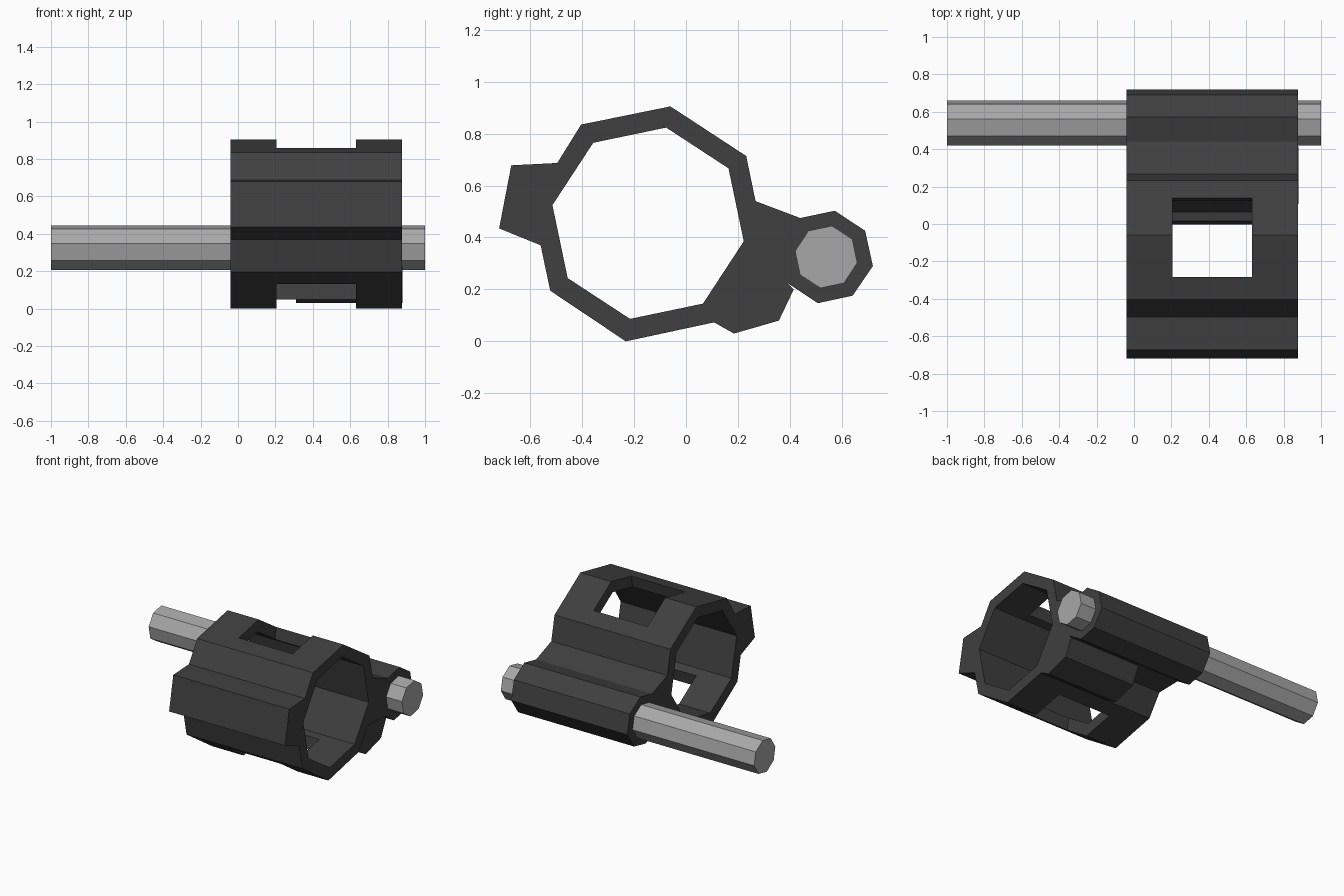
import bpy, bmesh, math
from mathutils import Matrix

if "Cube" in bpy.data.objects:
    bpy.data.objects.remove(bpy.data.objects["Cube"])

TILT = math.radians(79.3)      # rotation shared by all the octagons
BORE = (-0.146, 0.455)         # centre of the large bore (y, z)
PIN = (0.54, 0.325)            # centre of the rod (y, z)


def material(name, rgb):
    m = bpy.data.materials.new(name)
    m.diffuse_color = (*rgb, 1)
    m.use_nodes = True
    m.node_tree.nodes["Principled BSDF"].inputs["Base Color"].default_value = m.diffuse_color
    return m


dark = material("dark_grey", (0.05, 0.05, 0.05))
steel = material("light_grey", (0.39, 0.39, 0.39))


def octagon(centre, r):
    return [(centre[0] + r * math.cos(TILT + i * math.pi / 4),
             centre[1] + r * math.sin(TILT + i * math.pi / 4)) for i in range(8)]


def prism(name, profile, x0, x1, mat):
    """Extrude a (y, z) profile along x."""
    bm = bmesh.new()
    face = bm.faces.new([bm.verts.new((x0, y, z)) for y, z in profile])
    ext = bmesh.ops.extrude_face_region(bm, geom=[face])["geom"]
    bmesh.ops.translate(bm, vec=(x1 - x0, 0, 0),
                        verts=[v for v in ext if isinstance(v, bmesh.types.BMVert)])
    bmesh.ops.recalc_face_normals(bm, faces=bm.faces)
    me = bpy.data.meshes.new(name)
    bm.to_mesh(me)
    bm.free()
    me.materials.append(mat)
    ob = bpy.data.objects.new(name, me)
    bpy.context.collection.objects.link(ob)
    return ob


def cut(target, cutter):
    cutter.hide_render = True
    mod = target.modifiers.new("cut", 'BOOLEAN')
    mod.operation, mod.solver, mod.object = 'DIFFERENCE', 'EXACT', cutter
    bpy.context.view_layer.objects.active = target
    bpy.ops.object.modifier_apply(modifier=mod.name)
    bpy.data.objects.remove(cutter)


# Clamp body: octagonal sleeve, side lug and rod boss in one outline
outline = [(-0.06, 0.905), (0.232, 0.714), (0.268, 0.54), (0.44, 0.475),
           (0.573, 0.503), (0.69, 0.426), (0.72, 0.29), (0.642, 0.176),
           (0.508, 0.147), (0.39, 0.225), (0.208, 0.222), (0.108, 0.073),
           (-0.232, 0.0), (-0.523, 0.195), (-0.56, 0.37), (-0.72, 0.435),
           (-0.673, 0.678), (-0.496, 0.687), (-0.404, 0.835)]
body = prism("clamp_body", outline, -0.04, 0.876, dark)
cut(body, prism("bore_cutter", octagon(BORE, 0.375), -0.2, 1.1, dark))

# Tilted window through the top and bottom walls
a = math.radians(-11)
w, h = 0.216, 0.7
corners = [(-w, -h), (w, -h), (w, h), (-w, h)]
window = [(BORE[0] + 0.003 + y * math.cos(a) - z * math.sin(a),
           BORE[1] + y * math.sin(a) + z * math.cos(a)) for y, z in corners]
cut(body, prism("window_cutter", window, 0.206, 0.632, dark))

# Small stop block under the web
prism("stop_block", [(0.108, 0.073), (0.185, 0.03), (0.358, 0.08),
                     (0.415, 0.2), (0.39, 0.225), (0.208, 0.222)],
      0.31, 0.879, dark)

# Rod running through the boss
prism("rod", octagon(PIN, 0.122), -1, 1, steel)
